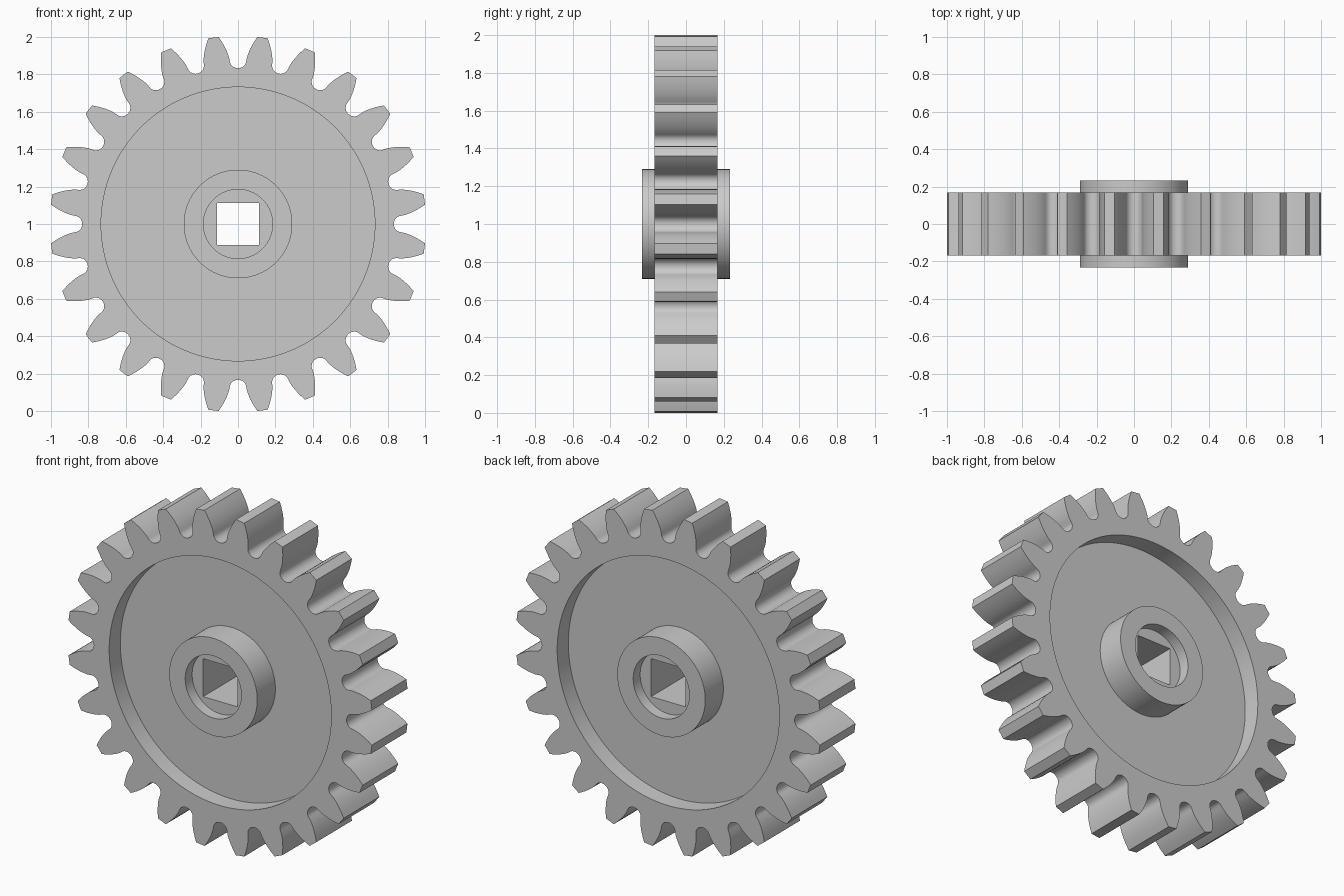
import bpy, bmesh, math

if "Cube" in bpy.data.objects:
    bpy.data.objects.remove(bpy.data.objects["Cube"])

TEETH = 24
TIP, PITCH, BASE, ROOT = 1.0054, 0.928, 0.872, 0.833
RIM_Y, WEB_Y, HUB_Y = 0.1675, 0.062, 0.233
RECESS_R, HUB_R, COUNTERBORE_R, BORE_HALF = 0.732, 0.29, 0.185, 0.113


def involute(r):
    a = math.acos(BASE / r)
    return math.tan(a) - a


# Half tooth profile as (angle from tooth centre, radius), valley to tip
half_pitch = math.pi / TEETH
base_half = half_pitch / 2 + involute(PITCH)
half = []
for i in range(7):                                   # rounded root
    t = math.pi / 2 * i / 6
    half.append((half_pitch - (half_pitch - base_half) * math.sin(t),
                 BASE - (BASE - ROOT) * math.cos(t)))
for i in range(1, 7):                                # involute flank
    r = BASE + (TIP - BASE) * i / 6
    half.append((base_half - involute(r), r))

# Whole toothed outline, one valley point shared between neighbours
outline = []
for k in range(TEETH):
    c = (2 * k + 1) * half_pitch
    outline += [(c - a, r) for a, r in half]
    outline += [(c + a, r) for a, r in reversed(half[1:])]


def teeth(a, r):
    return r


def circle(radius):
    return lambda a, r: radius


def square(a, r):
    return BORE_HALF / max(abs(math.cos(a)), abs(math.sin(a)))


# Cross-section from the teeth inwards to the square bore, mirrored to the back
front = [(teeth, RIM_Y), (circle(RECESS_R), RIM_Y), (circle(RECESS_R), WEB_Y),
         (circle(HUB_R), WEB_Y), (circle(HUB_R), HUB_Y),
         (circle(COUNTERBORE_R), HUB_Y), (circle(COUNTERBORE_R), RIM_Y),
         (square, RIM_Y)]
section = [(f, -y) for f, y in front] + [(f, y) for f, y in reversed(front)]

bm = bmesh.new()
loops = [[bm.verts.new((f(a, r) * math.sin(a), y, f(a, r) * math.cos(a)))
          for a, r in outline] for f, y in section]
n = len(outline)
for j, loop in enumerate(loops):
    nxt = loops[(j + 1) % len(loops)]
    for i in range(n):
        k = (i + 1) % n
        bm.faces.new((loop[i], loop[k], nxt[k], nxt[i]))
bmesh.ops.recalc_face_normals(bm, faces=bm.faces)

mesh = bpy.data.meshes.new("gear_wheel")
bm.to_mesh(mesh)
bm.free()
gear = bpy.data.objects.new("gear_wheel", mesh)
gear.location.z = 1.0
bpy.context.collection.objects.link(gear)

# Single plain grey
grey = bpy.data.materials.new("light grey")
grey.diffuse_color = (0.6, 0.6, 0.6, 1)
grey.use_nodes = True
grey.node_tree.nodes["Principled BSDF"].inputs["Base Color"].default_value = grey.diffuse_color
mesh.materials.append(grey)

bpy.context.view_layer.objects.active = gear
gear.select_set(True)
bpy.ops.object.shade_smooth_by_angle(angle=math.radians(30))
